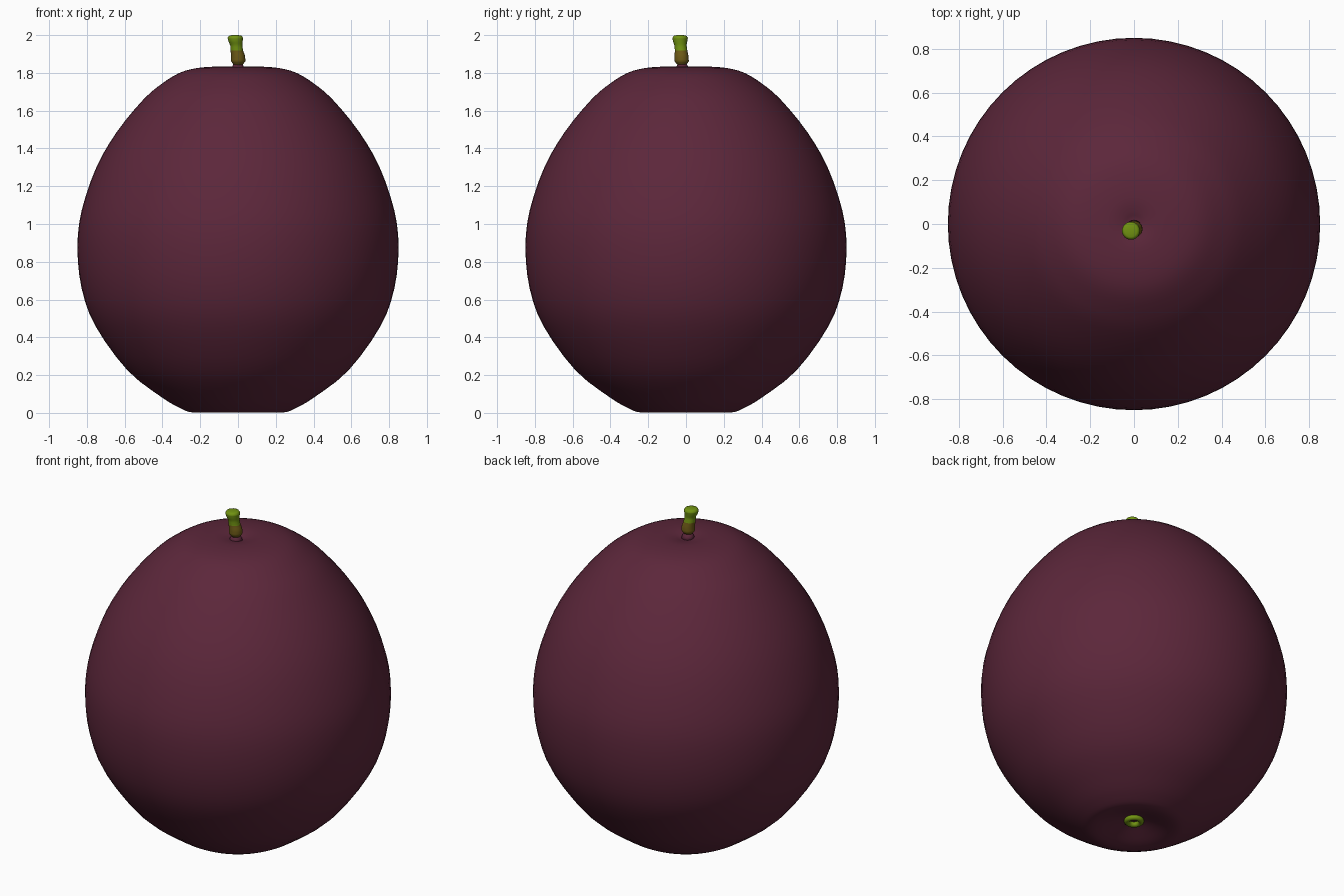
import bpy, bmesh, math
from mathutils import Vector

if "Cube" in bpy.data.objects:
    bpy.data.objects.remove(bpy.data.objects["Cube"])


def material(name, rgb):
    m = bpy.data.materials.new(name)
    m.diffuse_color = (*rgb, 1)
    m.use_nodes = True
    m.node_tree.nodes["Principled BSDF"].inputs["Base Color"].default_value = m.diffuse_color
    return m


purple = material("purple skin", (0.107, 0.020, 0.043))
green = material("stem green", (0.165, 0.290, 0.006))
brown = material("olive brown", (0.150, 0.100, 0.008))


def smooth_path(pts, steps):
    """Catmull-Rom curve through the points."""
    p = [Vector(q) for q in pts]
    p = [2 * p[0] - p[1]] + p + [2 * p[-1] - p[-2]]
    out = []
    for i in range(1, len(p) - 2):
        a, b, c, d = p[i - 1:i + 3]
        for k in range(steps):
            t = k / steps
            out.append(0.5 * (2 * b + (c - a) * t + (2 * a - 5 * b + 4 * c - d) * t * t
                              + (3 * b - a - 3 * c + d) * t ** 3))
    return out + [p[-2]]


def loft(name, rings, sides, mats, pick=lambda z: 0):
    """Stack of round sections (x, y, z, radius), closed at both ends."""
    bm = bmesh.new()
    loops = []
    for x, y, z, r in rings:
        loops.append([bm.verts.new((x + r * math.cos(2 * math.pi * i / sides),
                                    y + r * math.sin(2 * math.pi * i / sides), z))
                      for i in range(sides)])
    for a, b in zip(loops, loops[1:]):
        for i in range(sides):
            j = (i + 1) % sides
            bm.faces.new((a[i], a[j], b[j], b[i]))
    bm.faces.new(loops[0][::-1])
    bm.faces.new(loops[-1])
    for f in bm.faces:
        f.smooth = True
        f.material_index = pick(f.calc_center_median().z)
    bmesh.ops.recalc_face_normals(bm, faces=bm.faces)
    me = bpy.data.meshes.new(name)
    bm.to_mesh(me)
    bm.free()
    for m in mats:
        me.materials.append(m)
    ob = bpy.data.objects.new(name, me)
    bpy.context.collection.objects.link(ob)
    return ob


# Fruit body: radius and height, from the bottom dimple to the top dimple
profile = [(0.005, 0.06), (0.06, 0.052), (0.13, 0.028), (0.19, 0.009), (0.245, 0.003),
           (0.30, 0.022), (0.40, 0.08), (0.585, 0.225), (0.755, 0.46), (0.828, 0.66),
           (0.85, 0.875), (0.828, 1.07), (0.75, 1.30), (0.64, 1.49), (0.50, 1.66),
           (0.40, 1.745), (0.31, 1.80), (0.22, 1.825), (0.12, 1.833), (0.06, 1.826),
           (0.03, 1.818), (0.005, 1.816)]
body = smooth_path([(r, z, 0) for r, z in profile], 3)
loft("fruit_body", [(0, 0, p.y, max(p.x, 0.002)) for p in body], 64, [purple])

# Purple nub joining the stem to the fruit
loft("stem_nub", [(0, -0.02, 1.81, 0.04), (0, -0.02, 1.832, 0.032), (0, -0.02, 1.85, 0.022)],
     20, [purple])

# Knobbly stem, brown below and green above
stem_pts = [(0.0, -0.022, 1.838, 0.020), (0.001, -0.023, 1.862, 0.038),
            (0.0, -0.024, 1.89, 0.037), (-0.006, -0.026, 1.918, 0.033),
            (-0.009, -0.029, 1.945, 0.032), (-0.013, -0.031, 1.968, 0.038),
            (-0.014, -0.031, 1.985, 0.041), (-0.014, -0.031, 1.996, 0.034),
            (-0.014, -0.031, 2.0, 0.015)]
path = []
for i, p in enumerate(smooth_path([(a[0], a[1], a[2]) for a in stem_pts], 3)):
    k, t = divmod(i, 3)
    r = stem_pts[k][3]
    if t:
        r += (stem_pts[k + 1][3] - r) * t / 3
    path.append((p.x, p.y, p.z, r))
loft("stem", path, 24, [brown, green], lambda z: 1 if z > 1.92 else 0)

# Small blossom ring in the bottom dimple
bpy.ops.mesh.primitive_torus_add(location=(0, 0, 0.044), major_radius=0.040,
                                 minor_radius=0.016, major_segments=32, minor_segments=12)
ring = bpy.context.object
ring.name = "blossom_ring"
ring.data.materials.append(green)
bpy.ops.object.shade_smooth()
